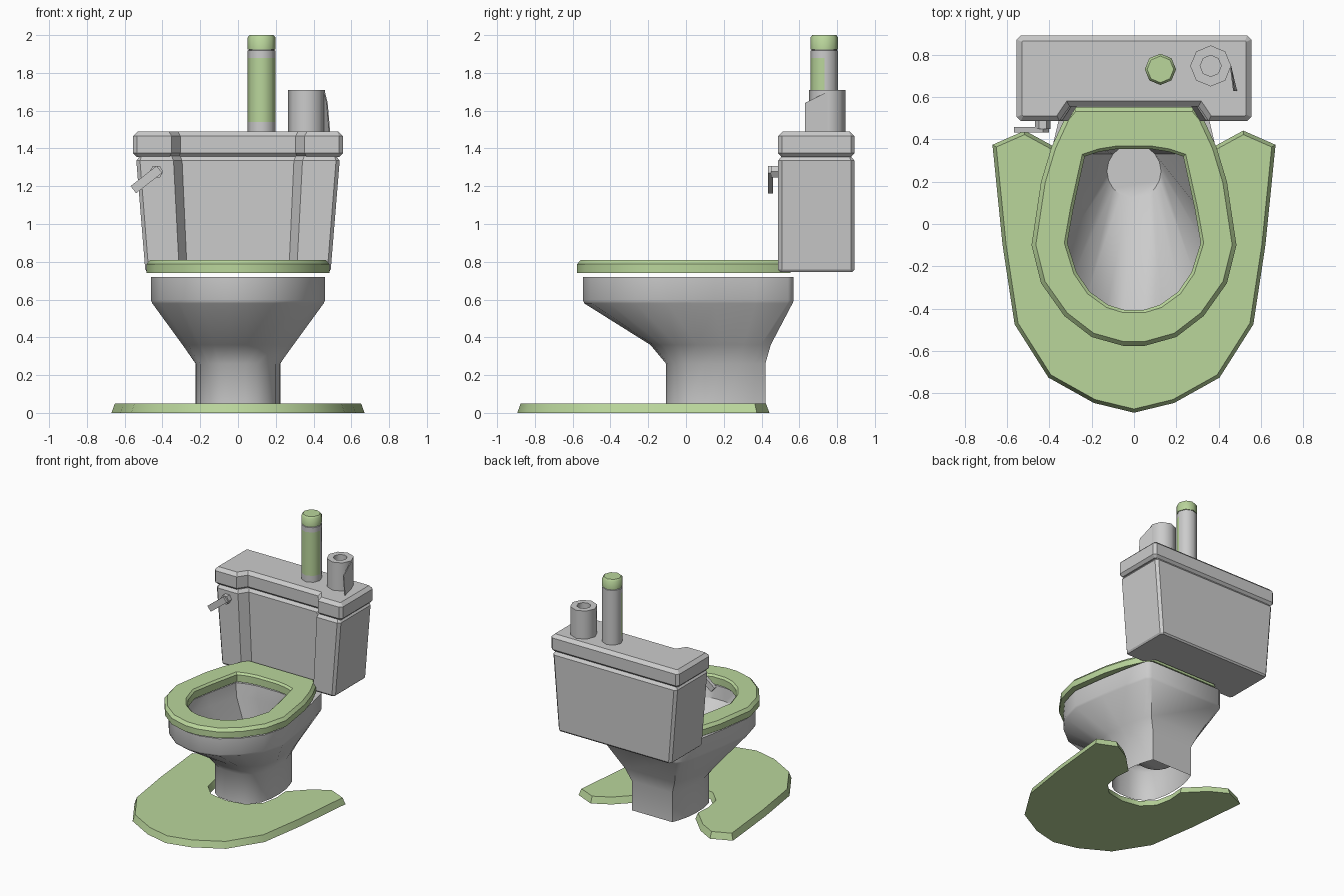
import bpy, bmesh, math
from mathutils import Vector

if "Cube" in bpy.data.objects:
    bpy.data.objects.remove(bpy.data.objects["Cube"])

green = bpy.data.materials.new("soft_green")
green.diffuse_color = (0.49, 0.67, 0.33, 1)
green.use_nodes = True
green.node_tree.nodes["Principled BSDF"].inputs["Base Color"].default_value = green.diffuse_color


def mirror(half):
    """Right half of an outline, front to back -> full loop."""
    return half + [(-x, y) for x, y in reversed(half) if x > 1e-6]


def inset(pts, d):
    """Mitred inward offset of an anticlockwise loop."""
    out, n = [], len(pts)
    for i in range(n):
        a, b, c = (Vector(pts[(i + k) % n]) for k in (-1, 0, 1))
        e, f = (b - a).normalized(), (c - b).normalized()
        n1, n2 = Vector((-e.y, e.x)), Vector((-f.y, f.x))
        p = b + (n1 + n2) * d / max(0.3, 1 + n1.dot(n2))
        out.append((p.x, p.y))
    return out


def circle(cx, cy, r, n=8, start=0.0):
    return [(cx + r * math.cos(start + math.tau * i / n),
             cy + r * math.sin(start + math.tau * i / n)) for i in range(n)]


def blend(p, q, tx, ty):
    return [(a[0] + (b[0] - a[0]) * tx, a[1] + (b[1] - a[1]) * ty) for a, b in zip(p, q)]


def widen(pts, s):
    return [(x * s, y) for x, y in pts]


def loft(name, rings, bottom=True, top=True, closed=False, mat=None, smooth=None):
    """Skin (outline, z) rings, with end caps or joined back on itself."""
    bm = bmesh.new()
    vs = [[bm.verts.new((x, y, z)) for x, y in pts] for pts, z in rings]
    n = len(vs[0])
    for a, b in zip(vs, vs[1:] + ([vs[0]] if closed else [])):
        for i in range(n):
            j = (i + 1) % n
            bm.faces.new((a[i], a[j], b[j], b[i]))
    if bottom and not closed:
        bm.faces.new(vs[0][::-1])
    if top and not closed:
        bm.faces.new(vs[-1])
    me = bpy.data.meshes.new(name)
    bm.to_mesh(me)
    bm.free()
    ob = bpy.data.objects.new(name, me)
    bpy.context.collection.objects.link(ob)
    if mat:
        me.materials.append(mat)
    if smooth:
        bpy.ops.object.select_all(action='DESELECT')
        ob.select_set(True)
        bpy.context.view_layer.objects.active = ob
        bpy.ops.object.shade_smooth_by_angle(angle=math.radians(smooth))
    return ob


# Floor mat, cut out around the pedestal
mat_plan = mirror([(0, -.893), (.19, -.847), (.405, -.727), (.565, -.475), (.622, -.1),
                   (.67, .375), (.517, .442), (.385, .37), (.24, .225), (.25, .1),
                   (.225, -.02), (.14, -.105), (0, -.13)])
loft("floor_mat", [(mat_plan, 0), (inset(mat_plan, .017), .05)], mat=green, smooth=40)

# Bowl: pedestal, flare, rim and the inside down to the drain
rim = mirror([(.05, -.545), (.19, -.505), (.31, -.41), (.415, -.27), (.46, -.1),
              (.425, .15), (.385, .37), (.345, .54), (.31, .57)])
foot = mirror([(.04, -.105), (.10, -.095), (.155, -.06), (.2, 0), (.222, .1),
               (.224, .2), (.215, .29), (.197, .36), (.175, .42)])
hole = mirror([(.05, -.42), (.13, -.395), (.22, -.33), (.285, -.235), (.33, -.09),
               (.30, .08), (.245, .33), (.17, .355), (.09, .368)])
drain = circle(0, .25, .128, 18, -math.pi / 2 + math.pi / 18)
loft("bowl", [(foot, .03), (foot, .26), (blend(foot, rim, .3, .19), .36),
              (inset(rim, .006), .58), (rim, .595), (rim, .72),
              (inset(hole, -.01), .72), (hole, .62), (drain, .16)],
     bottom=False, smooth=42)

# Seat ring
seat = mirror([(.05, -.577), (.2, -.535), (.33, -.435), (.44, -.28), (.485, -.1),
               (.44, .2), (.39, .365), (.325, .505), (.285, .553)])
loft("seat", [(seat, .74), (seat, .787), (inset(seat, .02), .81),
              (hole, .81), (inset(hole, .014), .795), (inset(hole, .014), .74)],
     closed=True, mat=green, smooth=35)

# Tank and lid share one plan with a recessed front
plan = mirror([(.305, .557), (.352, .487), (.535, .487), (.555, .507),
               (.555, .873), (.535, .892)])
loft("tank", [(widen(inset(plan, .01), .885), .747), (widen(plan, .885), .759),
              (widen(plan, .97), 1.335), (widen(inset(plan, .02), .97), 1.36)])
loft("tank_lid", [(inset(plan, .02), 1.355), (plan, 1.375), (plan, 1.465),
                  (inset(plan, .025), 1.49)])

# Flush lever: hexagonal knob and slanted bar
knob = loft("lever_knob", [(circle(0, 0, .036, 6), 0), (circle(0, 0, .036, 6), .04)])
knob.rotation_euler = (math.pi / 2, 0, 0)
knob.location = (-.432, .49, 1.277)
bar = [(-.155, -.024), (.02, -.024), (.02, .024), (-.155, .024)]
lever = loft("lever_bar", [(bar, 0), (bar, .027)])
lever.rotation_euler = (math.pi / 2, math.radians(-38), 0)
lever.location = (-.432, .46, 1.277)

# Spray can with a label on its front half, and its cap
cx, cy = .125, .732
can, neck = circle(cx, cy, .074), circle(cx, cy, .068)
body = loft("spray_can", [(can, 1.488), (can, 1.54), (can, 1.88), (can, 1.918),
                          (neck, 1.92), (neck, 1.93)], smooth=50)
body.data.materials.append(None)
body.data.materials.append(green)
for f in body.data.polygons:
    if 1.54 < f.center.z < 1.88 and f.center.y < cy:
        f.material_index = 1
loft("can_cap", [(can, 1.924), (can, 1.988), (circle(cx, cy, .063), 2.0)],
     mat=green, smooth=46)

# Paper roll with a hollow core and a loose sheet
roll, core = circle(.363, .748, .097), circle(.363, .748, .05)
loft("paper_roll", [(roll, 1.488), (roll, 1.71), (core, 1.71), (core, 1.488)],
     closed=True, smooth=50)
me = bpy.data.meshes.new("paper_sheet")
me.from_pydata([(.457, .748, 1.49), (.485, .63, 1.49), (.472, .63, 1.64), (.457, .748, 1.70)],
               [], [(3, 2, 1, 0)])
sheet = bpy.data.objects.new("paper_sheet", me)
bpy.context.collection.objects.link(sheet)
thick = sheet.modifiers.new("thickness", 'SOLIDIFY')
thick.thickness = .006
thick.offset = 0
